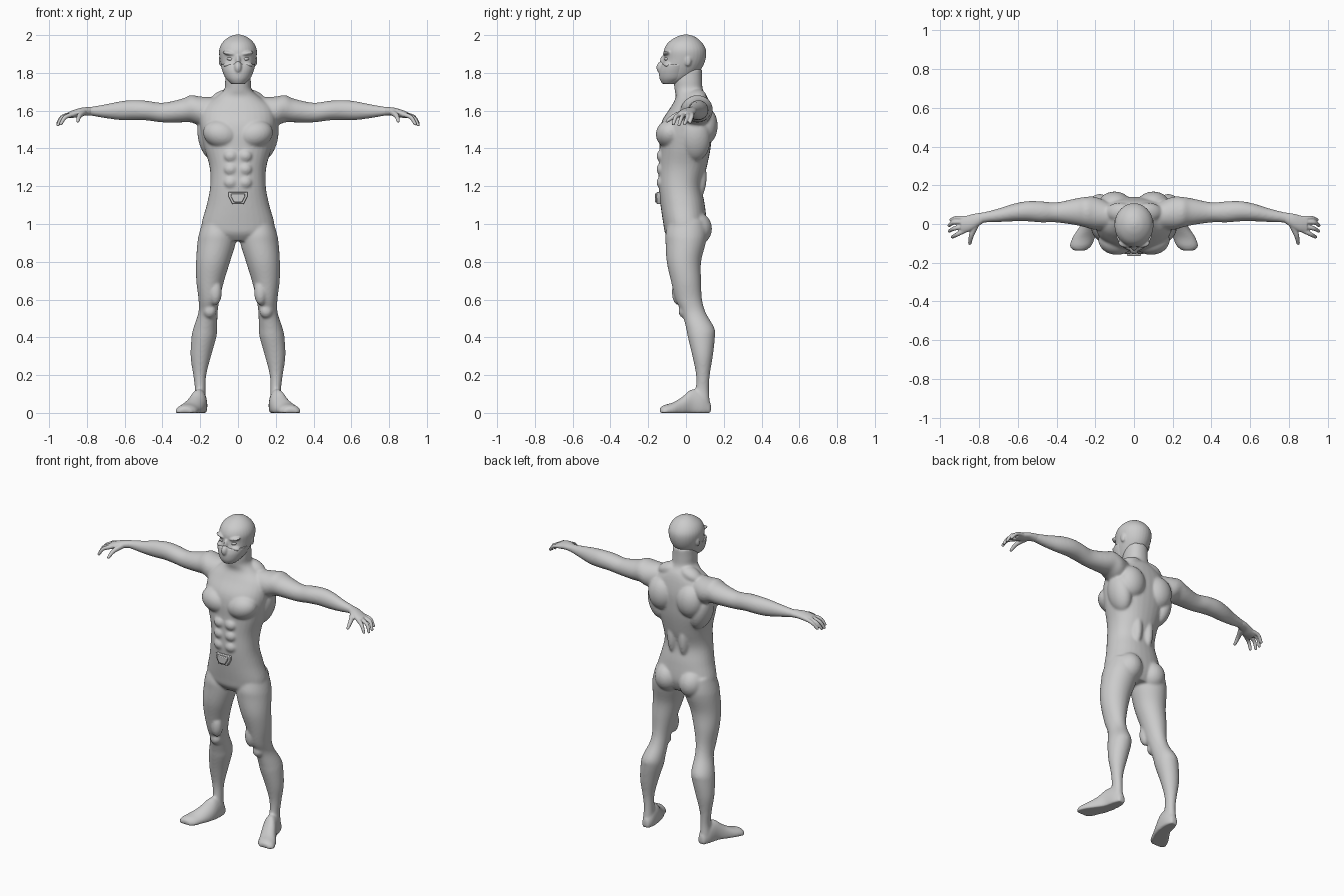
import bpy, bmesh, math
from mathutils import Vector, Matrix


def catmull(rows, steps=5):
    """Smoothly interpolate rows of numbers."""
    out = []
    for i in range(len(rows) - 1):
        a, b = rows[max(i - 1, 0)], rows[i]
        c, d = rows[i + 1], rows[min(i + 2, len(rows) - 1)]
        for k in range(steps):
            t = k / steps
            out.append([0.5 * (2 * q + (r - p) * t + (2 * p - 5 * q + 4 * r - s) * t * t
                               + (3 * q - p - 3 * r + s) * t ** 3)
                        for p, q, r, s in zip(a, b, c, d)])
    return out + [list(rows[-1])]


def loft(bm, axis, rows, side=1, n=32, power=2.0, floor=False):
    """Rows: position on axis, then low/high limits on the two other axes."""
    others = [i for i in range(3) if i != axis]
    rings = []
    for t, a0, a1, b0, b1 in catmull(rows):
        ring = []
        for k in range(n):
            w = 2 * math.pi * k / n
            c, s = math.cos(w), math.sin(w)
            p = Vector((0, 0, 0))
            p[axis] = t
            p[others[0]] = (a0 + a1) / 2 + (a1 - a0) / 2 * math.copysign(abs(c) ** (2 / power), c)
            p[others[1]] = (b0 + b1) / 2 + (b1 - b0) / 2 * math.copysign(abs(s) ** (2 / power), s)
            if floor:
                p.z = max(p.z, 0)
            p.x *= side
            ring.append(bm.verts.new(p))
        rings.append(ring)
    for r, q in zip(rings, rings[1:]):
        for k in range(n):
            bm.faces.new((r[k], r[(k + 1) % n], q[(k + 1) % n], q[k]))
    bm.faces.new(rings[0])
    bm.faces.new(rings[-1])


def blob(bm, x, y, z, rx, ry, rz, tilt=0):
    """Ellipsoid, tilted about the y axis."""
    m = Matrix.Translation((x, y, z)) @ Matrix.Rotation(tilt, 4, 'Y') @ Matrix.Diagonal((rx, ry, rz, 1))
    bmesh.ops.create_uvsphere(bm, u_segments=24, v_segments=16, radius=1, matrix=m)


def digit(bm, pts, r0, r1, side):
    """Finger as a chain of closely spaced balls."""
    path = catmull(pts, 8)
    for i, p in enumerate(path):
        r = r0 + (r1 - r0) * i / (len(path) - 1)
        m = Matrix.Translation((p[0] * side, p[1], p[2]))
        bmesh.ops.create_icosphere(bm, subdivisions=2, radius=r, matrix=m)


def finish(name, bm, voxel=0, smooth=0):
    bmesh.ops.recalc_face_normals(bm, faces=bm.faces)
    me = bpy.data.meshes.new(name)
    bm.to_mesh(me)
    bm.free()
    ob = bpy.data.objects.new(name, me)
    bpy.context.collection.objects.link(ob)
    bpy.ops.object.select_all(action='DESELECT')
    ob.select_set(True)
    bpy.context.view_layer.objects.active = ob
    if voxel:
        m = ob.modifiers.new("Fuse", 'REMESH')
        m.mode, m.voxel_size, m.use_smooth_shade = 'VOXEL', voxel, True
        s = ob.modifiers.new("Soften", 'SMOOTH')
        s.factor, s.iterations = 0.5, smooth
        bpy.ops.object.modifier_apply(modifier=m.name)
        bpy.ops.object.modifier_apply(modifier=s.name)
        bpy.ops.object.shade_smooth()
    else:
        bpy.ops.object.shade_smooth_by_angle()
    return ob


# Body: torso and neck
bm = bmesh.new()
loft(bm, 2, [(0.91, -.10, .10, -.08, .08), (0.95, -.18, .18, -.11, .10),
             (1.0, -.193, .193, -.12, .11), (1.1, -.166, .166, -.135, .10),
             (1.2, -.147, .147, -.145, .085), (1.3, -.15, .15, -.144, .11),
             (1.4, -.178, .178, -.14, .13), (1.48, -.195, .195, -.14, .138),
             (1.55, -.2, .2, -.125, .14), (1.62, -.185, .185, -.08, .13),
             (1.67, -.12, .12, -.055, .115), (1.71, -.074, .074, -.06, .09),
             (1.76, -.068, .068, -.065, .085), (1.82, -.065, .065, -.06, .085)], power=2.2)
for s in (1, -1):
    # Leg
    loft(bm, 2, [(1.02, .03, .185, -.09, .10), (.95, .015, .206, -.108, .11),
                 (.9, .012, .215, -.108, .105), (.8, .042, .222, -.102, .08),
                 (.7, .073, .221, -.08, .08), (.6, .098, .209, -.055, .085),
                 (.53, .108, .21, -.022, .105), (.45, .11, .236, .0, .15),
                 (.4, .115, .246, .01, .153), (.3, .143, .251, .034, .142),
                 (.2, .168, .237, .053, .126), (.12, .172, .228, .05, .122),
                 (.05, .168, .235, .03, .127), (.01, .168, .235, .03, .127)], s)
    # Foot
    loft(bm, 1, [(.132, .178, .218, -.02, .05), (.09, .163, .238, -.04, .11),
                 (.03, .165, .255, -.04, .125), (-.02, .178, .285, -.04, .085),
                 (-.07, .2, .318, -.03, .055), (-.115, .22, .332, -.03, .042),
                 (-.138, .25, .312, -.02, .028)], s, floor=True)
    # Arm
    loft(bm, 0, [(.12, -.03, .11, 1.51, 1.67), (.2, -.03, .14, 1.52, 1.675),
                 (.25, -.018, .14, 1.538, 1.682), (.3, -.006, .132, 1.538, 1.662),
                 (.4, .008, .112, 1.538, 1.642), (.48, .008, .117, 1.548, 1.652),
                 (.55, .014, .118, 1.55, 1.656), (.62, .014, .105, 1.55, 1.65),
                 (.7, .01, .08, 1.56, 1.634), (.77, .007, .062, 1.572, 1.622),
                 (.81, -.005, .055, 1.577, 1.618)], s)
    # Muscles
    blob(bm, s * .088, -.083, 1.475, .098, .077, .075, s * -.25)
    blob(bm, s * .10, .10, 1.52, .085, .068, .10)
    blob(bm, s * .15, .05, 1.45, .06, .08, .12, s * .25)
    blob(bm, s * .085, .05, .975, .08, .088, .09)
    blob(bm, s * .075, .06, 1.67, .075, .05, .04, s * .35)
    blob(bm, s * .235, .06, 1.61, .07, .078, .07)
    blob(bm, s * .04, .06, 1.25, .035, .05, .12)
    blob(bm, s * .15, -.005, .54, .036, .035, .04)
    blob(bm, s * .12, -.04, .64, .035, .035, .07)
    for z in (1.36, 1.29, 1.22):
        blob(bm, s * .038, -.128, z, .037, .028, .034)
finish("body", bm, 0.007, 8)

# Hands
bm = bmesh.new()
for s in (1, -1):
    loft(bm, 0, [(.775, .008, .06, 1.574, 1.62), (.82, -.022, .054, 1.573, 1.617),
                 (.86, -.042, .044, 1.564, 1.607), (.895, -.045, .036, 1.56, 1.594)], s)
    digit(bm, [(.87, .03, 1.583), (.915, .032, 1.572), (.945, .022, 1.54)], .013, .009, s)
    digit(bm, [(.88, .01, 1.582), (.93, .008, 1.567), (.955, -.008, 1.53)], .014, .009, s)
    digit(bm, [(.88, -.013, 1.58), (.93, -.024, 1.562), (.953, -.037, 1.525)], .014, .009, s)
    digit(bm, [(.875, -.033, 1.58), (.915, -.055, 1.565), (.938, -.067, 1.53)], .014, .009, s)
    digit(bm, [(.82, -.01, 1.59), (.84, -.06, 1.572), (.848, -.1, 1.545)], .018, .009, s)
finish("hands", bm, 0.004, 3)

# Head with brow, ears and nose bridge
bm = bmesh.new()
loft(bm, 2, [(1.74, -.035, .035, -.12, -.05), (1.77, -.062, .062, -.134, .03),
             (1.82, -.083, .083, -.135, .08), (1.87, -.096, .096, -.12, .103),
             (1.92, -.1, .1, -.117, .106), (1.96, -.083, .083, -.095, .085),
             (1.99, -.048, .048, -.052, .05), (2.003, -.012, .012, -.012, .012)])
blob(bm, 0, -.118, 1.86, .014, .02, .035)
for s in (1, -1):
    blob(bm, s * .04, -.098, 1.902, .042, .024, .012, s * -.2)
    blob(bm, s * .045, -.095, 1.845, .035, .025, .014, s * .15)
    blob(bm, s * .092, .01, 1.865, .01, .018, .03)
finish("head", bm, 0.005, 4)

# Mask over the lower face
bm = bmesh.new()
loft(bm, 2, [(1.742, -.036, .036, -.126, -.05), (1.77, -.065, .065, -.14, .0),
             (1.81, -.083, .083, -.142, .02), (1.845, -.093, .093, -.132, .03)])
blob(bm, 0, -.125, 1.828, .022, .031, .035)
finish("face_mask", bm, 0.005, 3)

# Eyes
bm = bmesh.new()
for s in (1, -1):
    blob(bm, s * .038, -.098, 1.873, .02, .016, .011, s * -.15)
finish("eyes", bm)

# Belt buckle: outer plate and raised inner plate
bm = bmesh.new()
outline = [(-.05, 1.17), (.05, 1.17), (.05, 1.145), (.03, 1.105), (-.03, 1.105), (-.05, 1.145)]
for scale, back, front in ((1, -.12, -.155), (.72, -.15, -.165)):
    f = bm.faces.new([bm.verts.new((x * scale, back, 1.14 + (z - 1.14) * scale)) for x, z in outline])
    ext = bmesh.ops.extrude_face_region(bm, geom=[f], use_keep_orig=True)
    top = [g for g in ext["geom"] if isinstance(g, bmesh.types.BMVert)]
    bmesh.ops.translate(bm, verts=top, vec=(0, front - back, 0))
buckle = finish("belt_buckle", bm)
bev = buckle.modifiers.new("Edges", 'BEVEL')
bev.width, bev.segments = 0.004, 2
